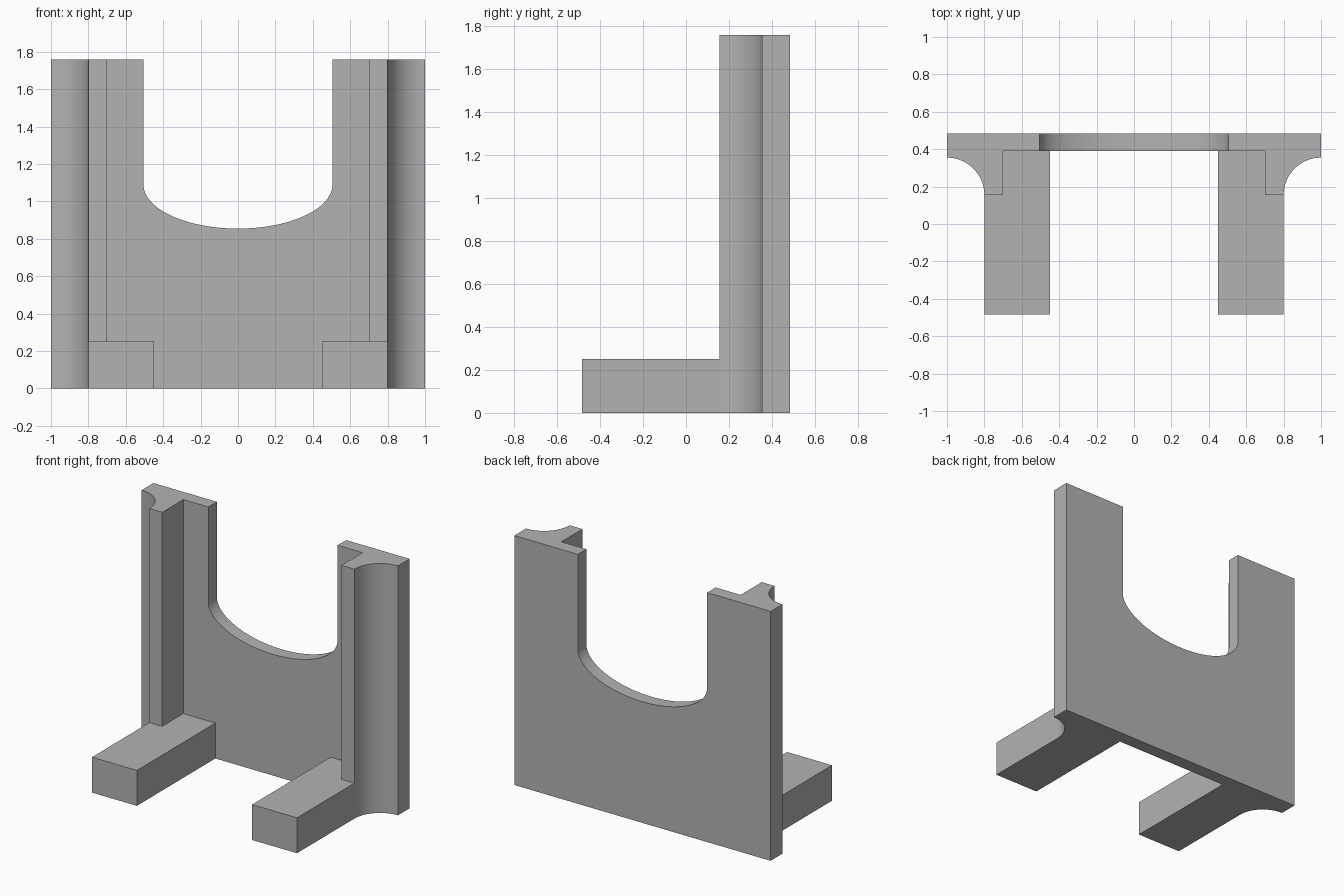
import bpy, bmesh, math
from mathutils import Vector

cube = bpy.data.objects.get("Cube")
if cube:
    bpy.data.objects.remove(cube, do_unlink=True)

grey = bpy.data.materials.new("plain grey")
grey.use_nodes = True
colour = (0.45, 0.45, 0.45, 1)
grey.diffuse_color = colour
grey.node_tree.nodes["Principled BSDF"].inputs["Base Color"].default_value = colour

HEIGHT = 1.76
BACK, PLATE_FRONT, FRONT = 0.485, 0.39, -0.485
RIB_FRONT, RIB_IN, RIB_OUT = 0.155, 0.70, 0.80
FOOT_IN, FOOT_TOP = 0.45, 0.25


def extrude(name, points, direction):
    """Solid from a flat outline swept along a direction."""
    bm = bmesh.new()
    face = bm.faces.new([bm.verts.new(p) for p in points])
    sweep = bmesh.ops.extrude_face_region(bm, geom=[face])
    moved = [v for v in sweep["geom"] if isinstance(v, bmesh.types.BMVert)]
    bmesh.ops.translate(bm, verts=moved, vec=Vector(direction))
    bmesh.ops.recalc_face_normals(bm, faces=bm.faces)
    mesh = bpy.data.meshes.new(name)
    bm.to_mesh(mesh)
    bm.free()
    mesh.materials.append(grey)
    obj = bpy.data.objects.new(name, mesh)
    bpy.context.collection.objects.link(obj)
    bpy.ops.object.select_all(action="DESELECT")
    obj.select_set(True)
    bpy.context.view_layer.objects.active = obj
    bpy.ops.object.shade_smooth_by_angle(angle=math.radians(25))
    return obj


def arc(cx, cy, rx, ry, start, end, steps):
    """Points along part of an ellipse, angles in degrees."""
    angles = [math.radians(start + (end - start) * i / steps) for i in range(steps + 1)]
    return [(cx + rx * math.cos(a), cy + ry * math.sin(a)) for a in angles]


# Back plate with a rounded notch open at the top
notch = arc(0, 1.09, 0.505, 0.235, 180, 360, 48)
outline = [(-1, 0), (-1, HEIGHT), (-0.505, HEIGHT), *notch,
           (0.505, HEIGHT), (1, HEIGHT), (1, 0)]
extrude("back_plate", [(x, PLATE_FRONT, z) for x, z in outline],
        (0, BACK - PLATE_FRONT, 0))

# Upright ribs with a hollow outer fillet, and feet that fit around them
radius = 1 - RIB_OUT
fillet = arc(1, RIB_FRONT, radius, radius, 90, 180, 24)
rib = [(RIB_IN, RIB_FRONT), (RIB_IN, PLATE_FRONT), (1, PLATE_FRONT), *fillet]
foot = [(FOOT_IN, FRONT), (RIB_OUT, FRONT), (RIB_OUT, RIB_FRONT),
        (RIB_IN, RIB_FRONT), (RIB_IN, PLATE_FRONT), (FOOT_IN, PLATE_FRONT)]
for side, s in (("left", 1), ("right", -1)):
    extrude(side + "_rib", [(s * x, y, 0) for x, y in rib], (0, 0, HEIGHT))
    extrude(side + "_foot", [(s * x, y, 0) for x, y in foot], (0, 0, FOOT_TOP))
